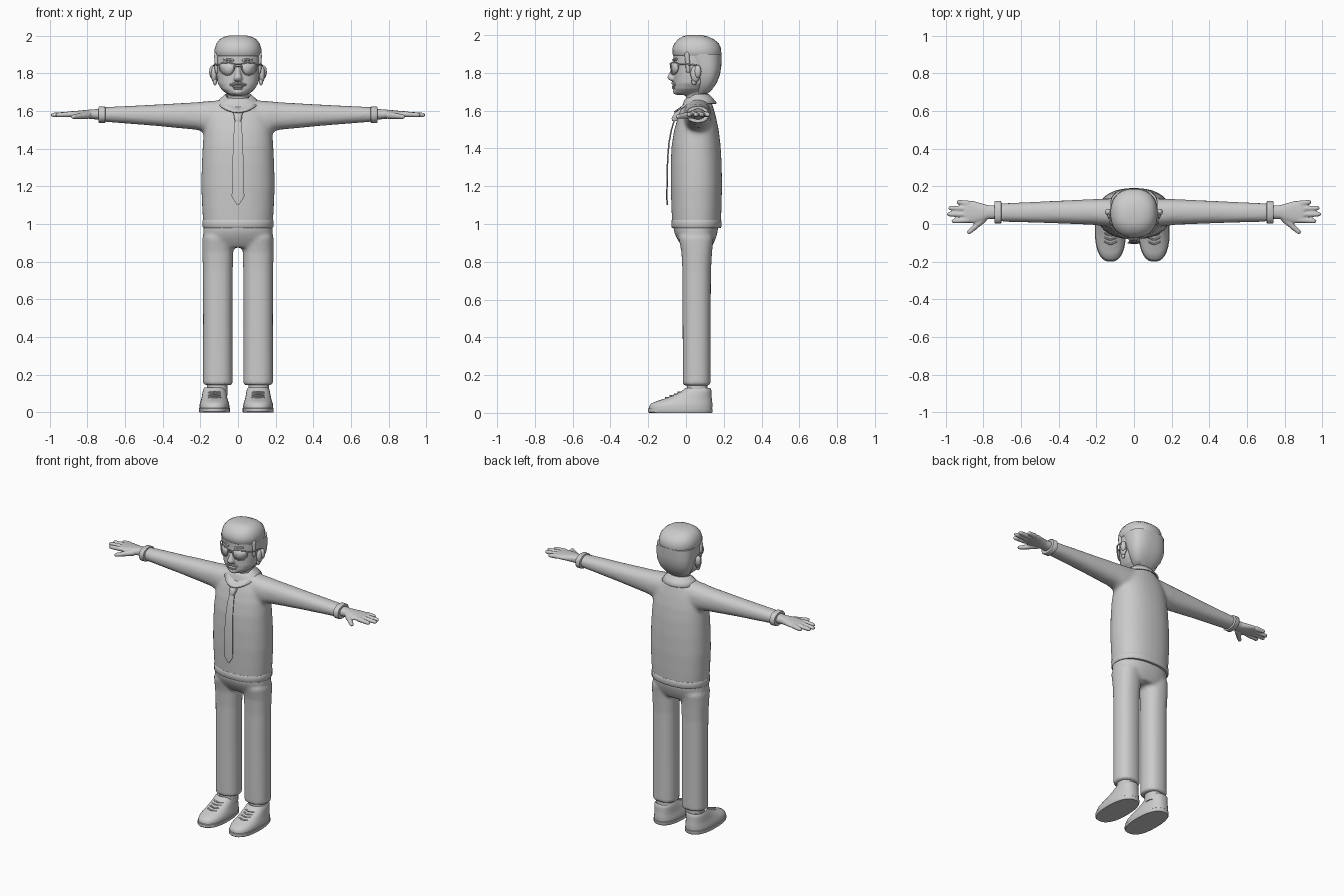
import bpy, bmesh, math
from mathutils import Vector

grey = bpy.data.materials.new("plain grey")
grey.diffuse_color = (0.6, 0.6, 0.6, 1)


def ring(axis, pos, u0, u1, v0, v1, n=32, e=2.3):
    """Superellipse across one axis, spanning u0..u1 and v0..v1."""
    pts = []
    for i in range(n):
        t = 2 * math.pi * (i + 0.5) / n
        c, s = math.cos(t), math.sin(t)
        u = (u0 + u1) / 2 + (u1 - u0) / 2 * math.copysign(abs(c) ** (2 / e), c)
        v = (v0 + v1) / 2 + (v1 - v0) / 2 * math.copysign(abs(s) ** (2 / e), s)
        pts.append({"x": (pos, u, v), "y": (u, pos, v), "z": (u, v, pos)}[axis])
    return pts


def loft(bm, rings, cap=True):
    """Skin a closed surface through rings of equal point count."""
    vs = [[bm.verts.new(p) for p in r] for r in rings]
    n = len(vs[0])
    for a, b in zip(vs, vs[1:]):
        for i in range(n):
            bm.faces.new((a[i], a[(i + 1) % n], b[(i + 1) % n], b[i]))
    if cap:
        bm.faces.new(vs[0])
        bm.faces.new(vs[-1][::-1])


def stack(bm, rows, cx=0, n=32, e=2.3):
    """Horizontal rings: z, half width, front y, back y."""
    loft(bm, [ring("z", z, cx - a, cx + a, y0, y1, n, e) for z, a, y0, y1 in rows])


def tube(bm, p, q, r0, r1, n=10):
    """Tapered limb with rounded ends."""
    p, q = Vector(p), Vector(q)
    d = (q - p).normalized()
    u = d.cross(Vector((0, 0, 1)) if abs(d.z) < 0.9 else Vector((1, 0, 0))).normalized()
    w = d.cross(u)
    rows = []
    for t, k in ((0, 0.5), (0.06, 0.9), (0.15, 1), (0.85, 1), (0.95, 0.85), (1, 0.45)):
        r = (r0 + (r1 - r0) * t) * k
        rows.append([p.lerp(q, t) + r * (u * math.cos(2 * math.pi * i / n)
                     + w * math.sin(2 * math.pi * i / n)) for i in range(n)])
    loft(bm, rows)


def ball(bm, c, s):
    """Squashed sphere."""
    g = bmesh.ops.create_uvsphere(bm, u_segments=16, v_segments=10, radius=1)
    for v in g["verts"]:
        v.co = Vector(c) + Vector(a * b for a, b in zip(v.co, s))


def finish(bm, name, voxel=0, smooth=0, angle=40, thick=0):
    bmesh.ops.recalc_face_normals(bm, faces=bm.faces)
    me = bpy.data.meshes.new(name)
    bm.to_mesh(me)
    bm.free()
    me.materials.append(grey)
    ob = bpy.data.objects.new(name, me)
    bpy.context.collection.objects.link(ob)
    if thick:
        m = ob.modifiers.new("thickness", "SOLIDIFY")
        m.thickness, m.offset = thick, 0
    if voxel:
        m = ob.modifiers.new("blend", "REMESH")
        m.mode, m.voxel_size, m.use_smooth_shade = "VOXEL", voxel, True
        m = ob.modifiers.new("soften", "SMOOTH")
        m.factor, m.iterations = 0.5, smooth
    else:
        bpy.ops.object.select_all(action="DESELECT")
        ob.select_set(True)
        bpy.context.view_layer.objects.active = ob
        bpy.ops.object.shade_smooth_by_angle(angle=math.radians(angle))
    return ob


# Sweater: body and both sleeves blended together
bm = bmesh.new()
stack(bm, [(0.99, .184, -.073, .184), (1.08, .19, -.077, .188), (1.2, .195, -.081, .191),
           (1.32, .192, -.081, .189), (1.42, .187, -.076, .183), (1.5, .181, -.062, .173),
           (1.57, .168, -.042, .158), (1.62, .14, -.022, .144), (1.655, .1, -.01, .132),
           (1.67, .07, 0, .12)])
for s in (1, -1):
    loft(bm, [ring("x", s * x, y0, y1, z0, z1) for x, y0, y1, z0, z1 in (
        (.08, -.015, .135, 1.48, 1.658), (.16, -.012, .135, 1.485, 1.652),
        (.22, -.004, .132, 1.5, 1.646), (.45, .005, .121, 1.522, 1.633),
        (.72, .013, .109, 1.543, 1.62))])
finish(bm, "sweater", 0.012, 5)

bm = bmesh.new()
stack(bm, [(.98, .185, -.074, .185), (.984, .188, -.077, .188), (1.016, .189, -.078, .189), (1.022, .186, -.075, .186)])
finish(bm, "sweater_hem")

# Trousers: hips and legs blended together
bm = bmesh.new()
stack(bm, [(.875, .15, -.015, .135), (.9, .178, -.034, .148), (.93, .184, -.052, .16),
           (.96, .185, -.064, .168), (1.0, .182, -.068, .172)])
for s in (1, -1):
    stack(bm, [(.145, .079, -.017, .131), (.5, .078, -.018, .131), (.75, .079, -.019, .132),
               (.85, .082, -.024, .138), (.93, .082, -.04, .146)], s * .107)
finish(bm, "trousers", 0.011, 3)

for s, side in ((1, "left"), (-1, "right")):
    # Cuff with rounded rims
    bm = bmesh.new()
    loft(bm, [ring("x", s * x, .062 - a, .062 + a, 1.58 - b, 1.58 + b) for x, a, b in (
        (.703, .052, .038), (.706, .06, .045), (.735, .06, .045), (.739, .057, .042), (.739, .045, .03))])
    finish(bm, side + "_cuff")

    # Hand: wrist and palm, four fingers, thumb
    bm = bmesh.new()
    loft(bm, [ring("x", s * x, y0, y1, z0, z1, 20) for x, y0, y1, z0, z1 in (
        (.725, .026, .1, 1.552, 1.612), (.775, .026, .1, 1.557, 1.608), (.81, .012, .11, 1.56, 1.605),
        (.85, .004, .122, 1.564, 1.601), (.89, .006, .122, 1.568, 1.598), (.905, .015, .112, 1.572, 1.594))])
    for y0, x1, y1 in ((.108, .94, .117), (.08, .985, .085), (.05, .993, .052), (.021, .968, .015)):
        tube(bm, (s * .87, y0, 1.583), (s * x1, y1, 1.578), .0165, .012)
    tube(bm, (s * .79, .035, 1.578), (s * .845, -.015, 1.572), .021, .016)
    tube(bm, (s * .835, -.008, 1.573), (s * .883, -.05, 1.568), .0165, .011)
    finish(bm, side + "_hand", 0.005, 3)

    # Ankle sock, shoe and sole
    cx = .107 if s > 0 else -.125
    bm = bmesh.new()
    stack(bm, [(.09, .055, .005, .115), (.17, .055, .005, .115)], s * .11)
    finish(bm, side + "_sock")
    bm = bmesh.new()
    stack(bm, [(.02, .079, -.196, .139), (.035, .08, -.196, .14), (.05, .077, -.185, .14),
               (.062, .073, -.155, .139), (.076, .069, -.112, .137), (.092, .066, -.073, .136),
               (.108, .063, -.038, .135), (.122, .06, -.014, .134), (.132, .054, -.003, .128),
               (.125, .045, .01, .118)], cx, 32, 2.4)
    finish(bm, side + "_shoe")
    bm = bmesh.new()
    stack(bm, [(0, .08, -.197, .139), (.004, .083, -.201, .142), (.022, .083, -.201, .142), (.024, .08, -.198, .14)], cx, 32, 2.4)
    finish(bm, side + "_sole")
    bm = bmesh.new()
    for y, z in ((-.108, .08), (-.085, .09), (-.062, .099), (-.042, .109)):
        tube(bm, (cx - .034, y + .016, z - .002), (cx, y, z), .005, .005, 8)
        tube(bm, (cx, y, z), (cx + .034, y + .016, z - .002), .005, .005, 8)
    finish(bm, side + "_laces")

    # Ear with an inner bowl
    bm = bmesh.new()
    ball(bm, (s * .127, .05, 1.795), (.016, .026, .044))
    ball(bm, (s * .137, .063, 1.807), (.016, .018, .034))
    ball(bm, (s * .122, .043, 1.755), (.011, .014, .02))
    finish(bm, side + "_ear")

    # Eyebrow
    bm = bmesh.new()
    tube(bm, (s * .022, -.068, 1.868), (s * .078, -.046, 1.874), .008, .006, 8)
    finish(bm, side + "_brow")

    # Glasses: wrapped lens, its rim and the temple
    wrap = lambda x, z: (s * x, -.082 + 4.2 * x * x, z)
    edge = [wrap(x, z) for x, z in ((.018, 1.85), (.05, 1.856), (.085, 1.855), (.1, 1.845), (.096, 1.815),
                                    (.08, 1.796), (.055, 1.789), (.034, 1.798), (.021, 1.82))]
    bm = bmesh.new()
    mid = bm.verts.new(wrap(.058, 1.825))
    vs = [bm.verts.new(p) for p in edge]
    for i in range(len(vs)):
        bm.faces.new((mid, vs[i], vs[(i + 1) % len(vs)]))
    finish(bm, side + "_lens", thick=.003)
    bm = bmesh.new()
    for i in range(len(edge)):
        tube(bm, edge[i - 1], edge[i], .0035, .0035, 8)
    tube(bm, edge[3], (s * .124, -.01, 1.847), .004, .004, 8)
    tube(bm, (s * .124, -.012, 1.847), (s * .13, .06, 1.84), .004, .004, 8)
    finish(bm, side + "_glasses_frame")

bm = bmesh.new()
tube(bm, (-.02, -.083, 1.848), (.02, -.083, 1.848), .004, .004, 8)
tube(bm, (-.02, -.083, 1.836), (.02, -.083, 1.836), .003, .003, 8)
finish(bm, "glasses_bridge")

# Neck and head with nose, brow ridge and chin blended in
bm = bmesh.new()
stack(bm, [(1.6, .062, -.005, .12), (1.66, .056, .0, .112), (1.74, .058, 0, .115)])
stack(bm, [(1.682, .035, -.045, .06), (1.692, .06, -.058, .085), (1.715, .088, -.063, .105),
           (1.745, .107, -.063, .13), (1.79, .114, -.063, .15), (1.85, .118, -.066, .16),
           (1.9, .118, -.066, .165), (1.94, .1, -.05, .15)])
stack(bm, [(1.756, .012, -.075, -.04), (1.764, .023, -.093, -.04), (1.778, .022, -.1, -.04),
           (1.795, .016, -.091, -.04), (1.82, .011, -.078, -.04), (1.845, .01, -.07, -.04)], n=16)
ball(bm, (0, -.05, 1.702), (.03, .02, .018))
finish(bm, "head", 0.006, 3)

bm = bmesh.new()
ball(bm, (0, -.064, 1.729), (.032, .011, .0065))
ball(bm, (0, -.063, 1.719), (.026, .011, .0065))
finish(bm, "lips")
bm = bmesh.new()
for s in (1, -1):
    tube(bm, (0, -.071, 1.748), (s * .045, -.057, 1.737), .009, .005, 8)
finish(bm, "moustache")

# Hair: overhanging cap, back of the head and sideburns
bm = bmesh.new()
stack(bm, [(1.892, .122, -.067, .186), (1.898, .126, -.072, .188), (1.93, .124, -.073, .186),
           (1.957, .116, -.062, .174), (1.978, .1, -.042, .148), (1.992, .078, -.02, .118), (2.0, .045, .005, .085)])
finish(bm, "hair_top")
bm = bmesh.new()
stack(bm, [(1.69, .06, .055, .115), (1.71, .083, .052, .137), (1.745, .106, .048, .162),
           (1.79, .12, .038, .18), (1.84, .125, .02, .188), (1.9, .126, -.01, .189)], e=2.6)
for s in (1, -1):
    tube(bm, (s * .112, .012, 1.8), (s * .114, .005, 1.91), .011, .014)
finish(bm, "hair_back")

# Collar: folded band that drops to a V at the front
rows = []
for r, z, drop in ((.06, 1.668, .06), (.068, 1.685, .068), (.092, 1.662, .06), (.114, 1.638, .045)):
    pts = []
    for i in range(40):
        t = 2 * math.pi * i / 40
        f = max(0, -math.sin(t)) ** 2
        pts.append((r * math.cos(t), .058 + (r * .9 + .018 * f) * math.sin(t), z - drop * f))
    rows.append(pts)
bm = bmesh.new()
loft(bm, rows, cap=False)
finish(bm, "collar", thick=.008, angle=60)

# Tie: knot and hanging blade
bm = bmesh.new()
stack(bm, [(1.545, .015, -.075, -.04), (1.56, .02, -.076, -.035), (1.598, .026, -.056, -.015), (1.605, .022, -.045, -.01)], n=16, e=3)
finish(bm, "tie_knot")
bm = bmesh.new()
loft(bm, [ring("z", z, -a, a, y - .004, y + .004, 12, 4) for z, a, y in (
    (1.1, .004, -.1), (1.145, .034, -.101), (1.25, .032, -.1), (1.35, .029, -.097),
    (1.43, .026, -.09), (1.5, .022, -.077), (1.56, .017, -.058))])
finish(bm, "tie_blade")
